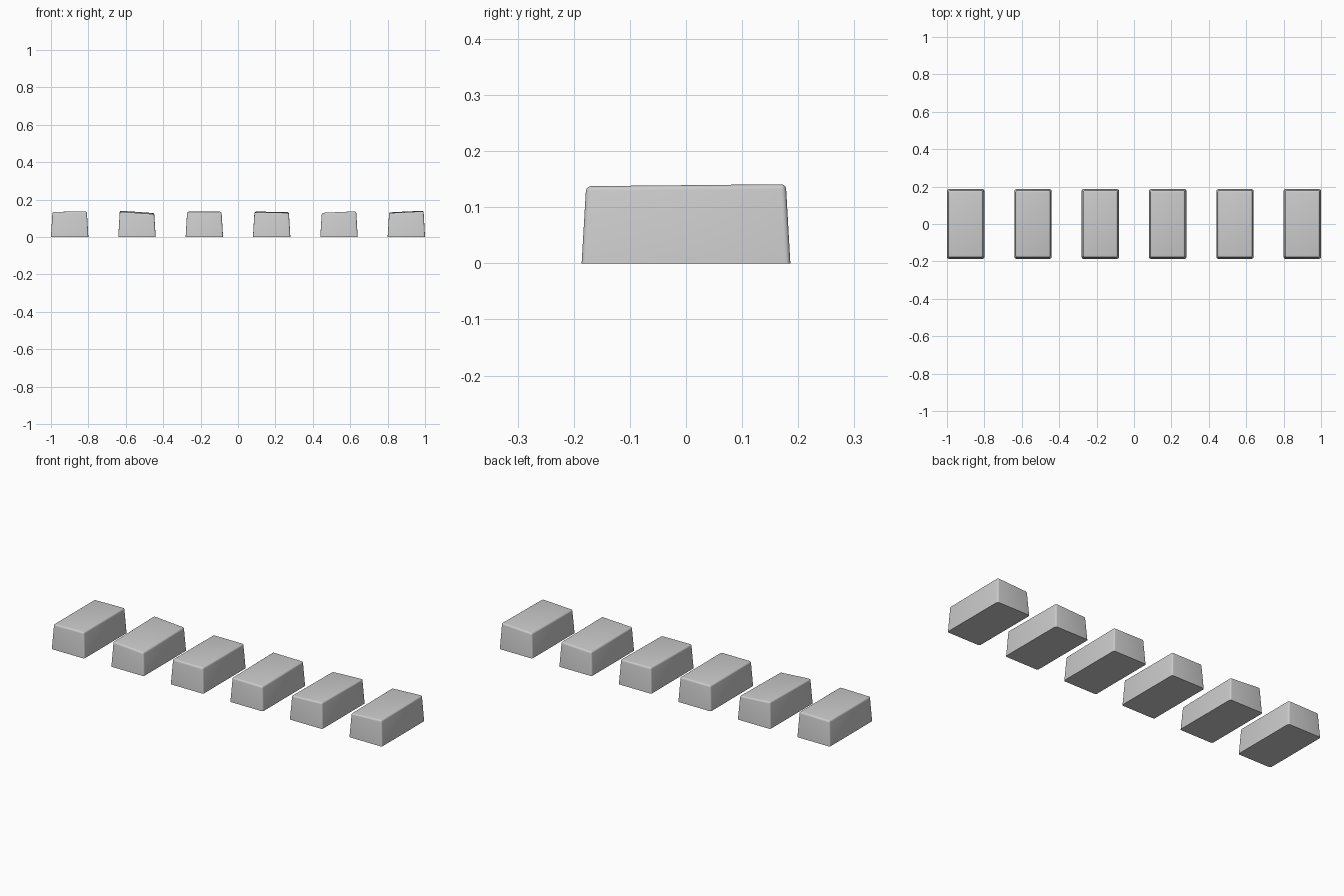
import bpy, bmesh

old = bpy.data.objects.get("Cube")
if old:
    bpy.data.objects.remove(old, do_unlink=True)

grey = bpy.data.materials.new("light_grey")
grey.use_nodes = True
COLOUR = (0.6, 0.6, 0.6, 1)
grey.diffuse_color = COLOUR
grey.node_tree.nodes["Principled BSDF"].inputs["Base Color"].default_value = COLOUR

HALF_X, HALF_Y = 0.1, 0.186
INSET = 0.008


def make_block(name, x, height, slope_x, slope_y):
    """Tapered block with a slightly tilted top and rounded upper edges."""
    bm = bmesh.new()
    bmesh.ops.create_cube(bm, size=2)
    for v in bm.verts:
        top = v.co.z > 0
        inset = INSET if top else 0
        v.co.x *= HALF_X - inset
        v.co.y *= HALF_Y - inset
        v.co.z = height + slope_x * v.co.x + slope_y * v.co.y if top else 0
    # Round every edge except those of the flat base
    edges = [e for e in bm.edges if max(v.co.z for v in e.verts) > 0.01]
    bmesh.ops.bevel(bm, geom=edges, offset=0.009, segments=4, profile=0.5,
                    affect='EDGES', clamp_overlap=True)
    bmesh.ops.recalc_face_normals(bm, faces=bm.faces)
    mesh = bpy.data.meshes.new(name)
    bm.to_mesh(mesh)
    bm.free()
    mesh.materials.append(grey)
    block = bpy.data.objects.new(name, mesh)
    block.location.x = x
    bpy.context.collection.objects.link(block)
    bpy.ops.object.select_all(action='DESELECT')
    block.select_set(True)
    bpy.context.view_layer.objects.active = block
    bpy.ops.object.shade_smooth_by_angle(angle=0.6)


# Top height at the centre, tilt across and tilt along each block
tops = [(0.136, 0.015, 0.0), (0.132, -0.07, 0.016), (0.135, 0.0, -0.004),
        (0.133, -0.01, 0.013), (0.132, 0.045, -0.01), (0.135, 0.05, 0.01)]
for i, (height, slope_x, slope_y) in enumerate(tops):
    make_block(f"block_{i + 1}", -0.9 + 0.36 * i, height, slope_x, slope_y)
